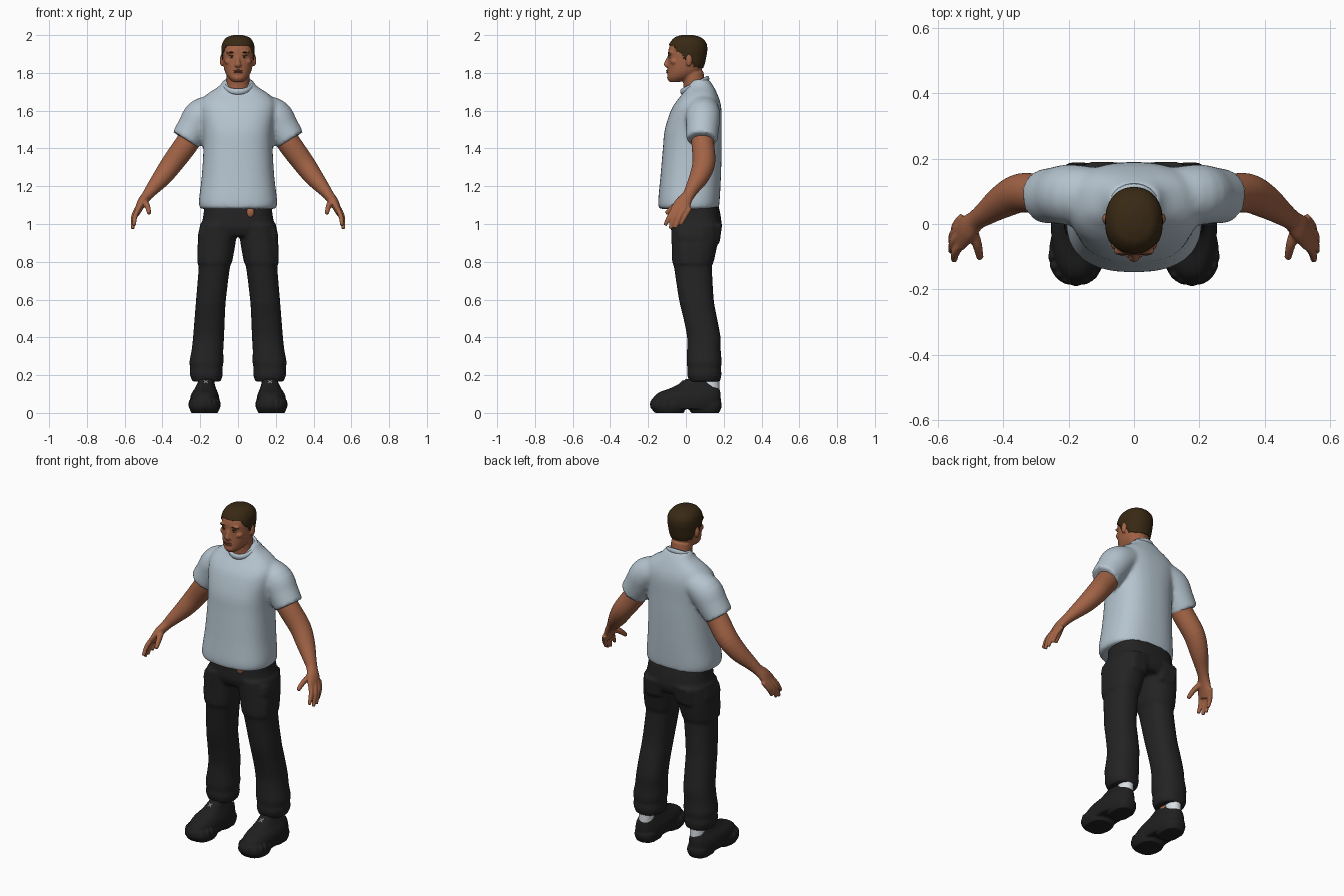
import bpy, bmesh, math
from mathutils import Vector, Matrix

cube = bpy.data.objects.get("Cube")
if cube:
    bpy.data.objects.remove(cube, do_unlink=True)


def material(name, r, g, b):
    m = bpy.data.materials.new(name)
    m.use_nodes = True
    m.diffuse_color = (r, g, b, 1)
    bsdf = m.node_tree.nodes["Principled BSDF"]
    bsdf.inputs["Base Color"].default_value = (r, g, b, 1)
    bsdf.inputs["Roughness"].default_value = 0.8
    return m


SKIN = material("brown skin", .36, .125, .06)
LIP = material("lip brown", .22, .06, .035)
HAIR = material("dark brown hair", .04, .022, .007)
SHIRT = material("pale blue cloth", .46, .55, .62)
BLACK = material("black trousers", .017, .017, .017)
SHOE = material("black leather", .014, .014, .014)
WHITE = material("white", .7, .74, .78)


def refine(rows, k):
    """Pass a smooth curve through the rows, k steps per gap."""
    v = [Vector(r) for r in rows]
    out = []
    for i in range(len(v) - 1):
        a, b, c, d = v[max(i - 1, 0)], v[i], v[i + 1], v[min(i + 2, len(v) - 1)]
        for j in range(k):
            t = j / k
            out.append(b + (c - a) * (t / 2) + (a * 2 - b * 5 + c * 4 - d) * (t * t / 2)
                       + (b * 3 - a - c * 3 + d) * (t ** 3 / 2))
    return out + [v[-1]]


def sweep(bm, rows, k=4, n=32, power=2.0, level=False):
    """Skin rings of (x, y, z, radius_u, radius_v) into a closed solid."""
    rows = refine(rows, k)
    rings = []
    for i, r in enumerate(rows):
        c = Vector(r[:3])
        if level:
            u, v = Vector((1, 0, 0)), Vector((0, 1, 0))
        else:
            t = (Vector(rows[min(i + 1, len(rows) - 1)][:3]) - Vector(rows[max(i - 1, 0)][:3])).normalized()
            u = Vector((0, 1, 0))
            u = (u - t * u.dot(t)).normalized()
            v = t.cross(u)
        ring = []
        for j in range(n):
            a = math.tau * j / n
            p, q = math.cos(a), math.sin(a)
            s = (abs(p) ** power + abs(q) ** power) ** (-1 / power)
            ring.append(bm.verts.new(c + u * p * s * max(r[3], .001) + v * q * s * max(r[4], .001)))
        rings.append(ring)
    faces = [bm.faces.new(rings[0][::-1]), bm.faces.new(rings[-1])]
    for a, b in zip(rings, rings[1:]):
        faces += [bm.faces.new((a[j], a[(j + 1) % n], b[(j + 1) % n], b[j])) for j in range(n)]
    bmesh.ops.recalc_face_normals(bm, faces=faces)


def stack(bm, rows, **kw):
    """Level rings given as (z, centre_x, half_width, front_y, back_y)."""
    sweep(bm, [(x, (f + b) / 2, z, w, (b - f) / 2) for z, x, w, f, b in rows], level=True, **kw)


def ball(bm, c, size):
    bmesh.ops.create_uvsphere(bm, u_segments=20, v_segments=12, radius=1,
                              matrix=Matrix.Translation(c) @ Matrix.Diagonal((*size, 1)))


def finish(name, bm, mat, mirror=False, voxel=0, passes=4):
    me = bpy.data.meshes.new(name)
    bm.to_mesh(me)
    bm.free()
    me.materials.append(mat)
    for p in me.polygons:
        p.use_smooth = True
    ob = bpy.data.objects.new(name, me)
    bpy.context.scene.collection.objects.link(ob)
    if mirror:
        ob.modifiers.new("mirror", "MIRROR")
    if voxel:
        m = ob.modifiers.new("blend", "REMESH")
        m.mode, m.voxel_size, m.use_smooth_shade = "VOXEL", voxel, True
        m = ob.modifiers.new("soften", "SMOOTH")
        m.factor, m.iterations = .5, passes
    return ob


# Shirt: body and both sleeves blended
bm = bmesh.new()
stack(bm, [(1.08, 0, .2, -.142, .172), (1.12, 0, .207, -.147, .178), (1.25, 0, .192, -.135, .185),
           (1.4, 0, .183, -.122, .189), (1.5, 0, .186, -.112, .189), (1.6, 0, .2, -.08, .188),
           (1.65, 0, .195, -.05, .18), (1.69, 0, .16, -.018, .165), (1.73, 0, .1, .005, .145),
           (1.765, 0, .074, .03, .122)], power=2.5, n=48)
for s in (-1, 1):
    sweep(bm, [(s * .1, .09, 1.62, .08, .07), (s * .19, .09, 1.575, .092, .092),
               (s * .235, .088, 1.51, .087, .087), (s * .278, .084, 1.445, .082, .08)])
finish("shirt", bm, SHIRT, voxel=.011)

# Collar: a tilted ring of cloth
bm = bmesh.new()
ring = [Vector((.073 * math.cos(a), .047 + .068 * math.sin(a), 1.735 + .034 * math.sin(a)))
        for a in (math.tau * i / 40 for i in range(40))]
loops = []
for p in ring:
    out = Vector((p.x, p.y - .047, 0)).normalized()
    loops.append([bm.verts.new(p + out * .009 * math.cos(b) + Vector((0, 0, .016 * math.sin(b))))
                  for b in (math.tau * j / 10 for j in range(10))])
for i in range(40):
    for j in range(10):
        a, b = loops[i - 1], loops[i]
        bm.faces.new((a[j - 1], b[j - 1], b[j], a[j]))
bmesh.ops.recalc_face_normals(bm, faces=bm.faces)
finish("collar", bm, SHIRT)

# Head: skull, neck, nose, ears and brow blended
skull = [(1.752, 0, .026, -.088, -.03), (1.775, 0, .052, -.097, .03), (1.805, 0, .069, -.096, .075),
         (1.84, 0, .077, -.095, .093), (1.88, 0, .081, -.094, .102), (1.92, 0, .083, -.093, .108),
         (1.955, 0, .077, -.08, .102), (1.983, 0, .056, -.055, .075), (1.996, 0, .02, -.02, .035)]
bm = bmesh.new()
stack(bm, skull, n=48, power=2.2)
sweep(bm, [(0, .05, 1.66, .07, .075), (0, .045, 1.73, .058, .062), (0, .035, 1.8, .058, .06)])
sweep(bm, [(0, -.085, 1.89, .01, .009), (0, -.1, 1.86, .011, .011), (0, -.104, 1.842, .012, .017),
           (0, -.088, 1.834, .008, .016)], n=16)
ball(bm, (0, -.084, 1.775), (.03, .016, .018))
ball(bm, (0, -.088, 1.805), (.028, .014, .016))
for s in (-1, 1):
    ball(bm, (s * .034, -.081, 1.908), (.03, .014, .009))
    ball(bm, (s * .05, -.06, 1.86), (.022, .022, .018))
    ball(bm, (s * .086, .016, 1.866), (.011, .017, .032))
finish("head", bm, SKIN, voxel=.005, passes=3)

# Hair: an outer shell trimmed along the hairline
hairline = [(-.2, 1.95), (-.065, 1.945), (-.045, 1.915), (-.015, 1.89), (-.008, 1.868),
            (.012, 1.872), (.032, 1.868), (.045, 1.83), (.2, 1.815)]


def edge_height(y):
    for (a, h), (b, g) in zip(hairline, hairline[1:]):
        if y <= b:
            return h + (g - h) * (y - a) / (b - a)
    return g


bm = bmesh.new()
stack(bm, [(z + .004, x, w + .005, f - .005, b + .005) for z, x, w, f, b in skull], k=8, n=80, power=2.2)
low = [f for f in bm.faces if f.calc_center_median().z < edge_height(f.calc_center_median().y)]
bmesh.ops.delete(bm, geom=low, context="FACES")
hair = finish("hair", bm, HAIR)
m = hair.modifiers.new("thickness", "SOLIDIFY")
m.thickness, m.offset = .008, -1

# Face details
for name, mat, c, size in [("eye_white", WHITE, (.033, -.083, 1.884), (.013, .007, .005)),
                           ("pupil", HAIR, (.033, -.088, 1.884), (.005, .004, .005)),
                           ("eyelid", HAIR, (.033, -.086, 1.89), (.015, .006, .0022)),
                           ("eyebrow", HAIR, (.035, -.089, 1.909), (.021, .007, .0035))]:
    bm = bmesh.new()
    ball(bm, c, size)
    finish(name, bm, mat, mirror=True)
bm = bmesh.new()
for z in (1.803, 1.812):
    ball(bm, (0, -.098, z), (.025, .007, .005))
finish("lips", bm, LIP)

# Arms: limb, palm, four fingers and a thumb
bm = bmesh.new()
sweep(bm, [(.22, .088, 1.5, .06, .06), (.275, .09, 1.42, .06, .062), (.345, .095, 1.325, .06, .058),
           (.4, .07, 1.25, .052, .05), (.45, .035, 1.19, .038, .037), (.482, .012, 1.15, .032, .028),
           (.508, -.013, 1.115, .042, .025), (.53, -.033, 1.07, .05, .018), (.536, -.04, 1.05, .04, .013)])
for i, drop in enumerate((.062, .08, .076, .06)):
    y = -.075 + .027 * i
    bend = .008 * (i in (1, 2))
    sweep(bm, [(.525 + bend, y + .015, 1.085, .013, .013), (.545 + bend, y - .012, 1.04, .013, .013),
               (.55 + bend, y - .036, 1.055 - drop, .01, .01)], n=12)
sweep(bm, [(.5, -.01, 1.125, .02, .018), (.48, -.06, 1.095, .017, .015), (.47, -.105, 1.055, .011, .011)], n=12)
finish("arms", bm, SKIN, mirror=True, voxel=.005, passes=3)

# Trousers: hips, legs and cargo pockets blended
bm = bmesh.new()
stack(bm, [(1.1, 0, .178, -.078, .172), (1.04, 0, .184, -.08, .184), (.98, 0, .195, -.08, .188),
           (.935, 0, .17, -.06, .17)], power=2.6, n=48)
for s in (-1, 1):
    stack(bm, [(z, s * x, w, f, b) for z, x, w, f, b in [
        (1, .1, .1, -.08, .186), (.9, .113, .1, -.076, .168), (.8, .123, .092, -.073, .147),
        (.775, .125, .083, -.064, .138), (.6, .143, .079, -.037, .147), (.5, .15, .08, -.013, .165),
        (.4, .156, .082, .006, .183), (.33, .162, .084, .006, .184), (.27, .167, .09, .004, .189),
        (.235, .168, .085, .008, .185), (.205, .168, .088, .006, .188), (.165, .166, .074, .018, .18)]],
        power=2.3)
    stack(bm, [(.79, s * .165, .05, -.04, .1), (.87, s * .163, .052, -.045, .11),
               (.925, s * .16, .048, -.045, .115)], power=4)
    stack(bm, [(.925, s * .16, .055, -.05, .12), (.975, s * .155, .05, -.05, .12)], power=4)
    stack(bm, [(.9, s * .1, .055, .12, .178), (1.0, s * .1, .06, .12, .192)], power=4)
finish("trousers", bm, BLACK, voxel=.01, passes=3)

# Patch of bare belly under the hem
bm = bmesh.new()
ball(bm, (.065, -.072, 1.062), (.021, .014, .028))
finish("belly_gap", bm, SKIN)

# Shoes: upper, split sole and a row of lugs
bm = bmesh.new()
stack(bm, [(.02, .176, .07, -.17, .175), (.05, .176, .077, -.18, .184), (.085, .176, .076, -.17, .184),
           (.11, .175, .067, -.14, .182), (.13, .172, .056, -.085, .175), (.155, .17, .046, -.035, .15),
           (.18, .168, .036, .0, .12)], power=2.4)
stack(bm, [(0, .177, .07, -.165, -.01), (.03, .177, .082, -.185, .0), (.055, .177, .08, -.185, .02)], power=2.5)
stack(bm, [(0, .174, .058, .025, .175), (.03, .174, .064, .015, .188), (.055, .174, .064, .0, .188)], power=2.6)
for i in range(9):
    a = math.pi * (1 + i / 8)
    ball(bm, (.177 + .07 * math.cos(a), -.1 + .075 * math.sin(a), .045), (.016, .016, .03))
finish("shoes", bm, SHOE, mirror=True, voxel=.006, passes=3)

# Ankles, socks and laces
bm = bmesh.new()
sweep(bm, [(.166, .085, .1, .05, .042), (.166, .09, .24, .05, .042)], n=24)
finish("ankles", bm, SKIN, mirror=True)
bm = bmesh.new()
stack(bm, [(.1, .17, .04, .08, .178), (.19, .168, .042, .08, .176)], n=24)
finish("socks", bm, WHITE, mirror=True)
bm = bmesh.new()
for s in (-1, 1):
    sweep(bm, [(.17 - s * .011, -.03, .157, .004, .004), (.17 + s * .011, -.012, .172, .004, .004)], n=8)
finish("laces", bm, WHITE, mirror=True)
